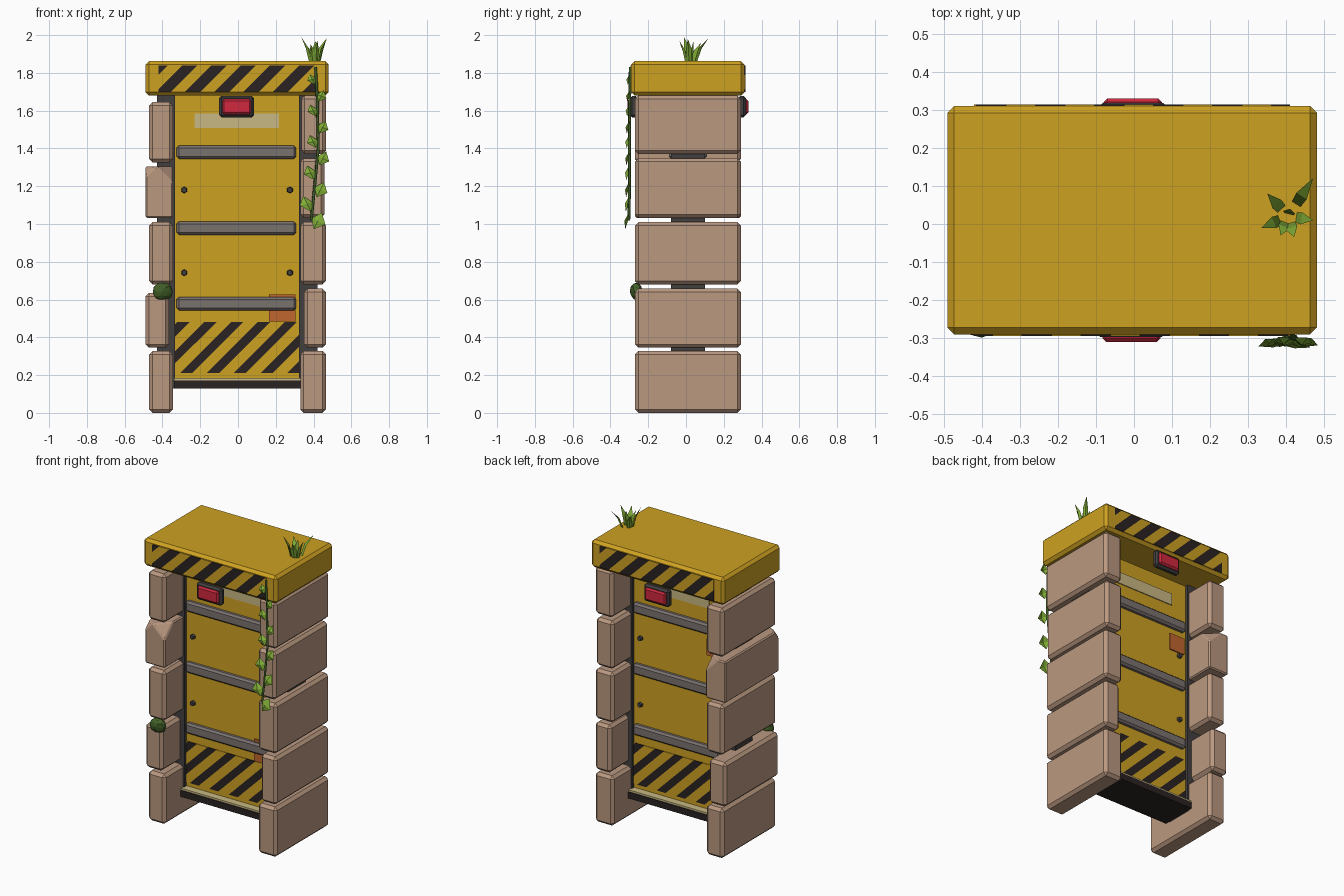
import bpy, bmesh, math, random
from mathutils import Vector, Matrix

if "Cube" in bpy.data.objects:
    bpy.data.objects.remove(bpy.data.objects["Cube"])

random.seed(4)
CX, CY = -0.005, 0.01
# half turn about the doorway centre, used to repeat the front on the back
TURN = Matrix.Translation((CX, CY, 0)) @ Matrix.Rotation(math.pi, 4, 'Z') @ Matrix.Translation((-CX, -CY, 0))
SIDES = (("front", Matrix()), ("back", TURN))


def material(name, r, g, b):
    lin = [((c / 255 + 0.055) / 1.055) ** 2.4 for c in (r, g, b)] + [1]
    m = bpy.data.materials.new(name)
    m.use_nodes = True
    m.diffuse_color = lin
    m.node_tree.nodes["Principled BSDF"].inputs["Base Color"].default_value = lin
    return m


YELLOW = material("yellow paint", 206, 161, 34)
STONE = material("tan stone", 186, 152, 128)
BLACK = material("stripe black", 42, 34, 34)
STEEL = material("grey steel", 122, 114, 111)
IRON = material("dark iron", 66, 63, 63)
RED = material("lamp red", 208, 40, 62)
PALE = material("pale label", 200, 184, 130)
ORANGE = material("orange patch", 192, 102, 46)
LEAF = material("leaf green", 128, 172, 54)
MOSS = material("moss green", 66, 96, 40)


def finish(name, bm, mats, matrix=Matrix()):
    bm.transform(matrix)
    bmesh.ops.recalc_face_normals(bm, faces=bm.faces)
    mesh = bpy.data.meshes.new(name)
    bm.to_mesh(mesh)
    bm.free()
    for m in mats:
        mesh.materials.append(m)
    ob = bpy.data.objects.new(name, mesh)
    bpy.context.collection.objects.link(ob)
    return ob


def box(name, mat, x, y, z, bevel=0, matrix=Matrix(), cuts=()):
    bm = bmesh.new()
    bmesh.ops.create_cube(bm, size=1)
    size = Vector((x[1] - x[0], y[1] - y[0], z[1] - z[0]))
    mid = Vector((sum(x), sum(y), sum(z))) / 2
    for v in bm.verts:
        v.co = v.co * size + mid
    # chipped corners: each cut is a corner direction and a depth
    for corner, depth in cuts:
        n = Vector(corner)
        point = mid + size * n / 2 - n.normalized() * depth
        bmesh.ops.bisect_plane(bm, geom=bm.verts[:] + bm.edges[:] + bm.faces[:],
                               plane_co=point, plane_no=n, clear_outer=True)
        bmesh.ops.holes_fill(bm, edges=[e for e in bm.edges if e.is_boundary])
    if bevel:
        bmesh.ops.bevel(bm, geom=bm.edges[:], offset=bevel, segments=1,
                        affect='EDGES', clamp_overlap=True)
    return finish(name, bm, [mat], matrix)


def stripes(name, x, y, z, period, width, start, matrix):
    # thin plate cut along diagonals, coloured by which band a face is in
    bm = bmesh.new()
    bm.faces.new([bm.verts.new(p) for p in ((x[0], y, z[0]), (x[1], y, z[0]), (x[1], y, z[1]), (x[0], y, z[1]))])
    k = start - period * 4
    while k < x[1] - z[0]:
        for c in (k, k + width):
            bmesh.ops.bisect_plane(bm, geom=bm.verts[:] + bm.edges[:] + bm.faces[:],
                                   plane_co=(c, y, 0), plane_no=(1, 0, -1))
        k += period
    for f in bm.faces:
        c = f.calc_center_median()
        f.material_index = 1 if (c.x - c.z - start) % period < width else 0
    ext = bmesh.ops.extrude_face_region(bm, geom=bm.faces[:])
    for v in ext["geom"]:
        if isinstance(v, bmesh.types.BMVert):
            v.co.y += 0.005
    finish(name, bm, [YELLOW, BLACK], matrix)


# stone pillars
STONE_Y = (-0.27, 0.29)
right_stones = [(0.33, 0.465, 0.0, 0.328), (0.35, 0.465, 0.345, 0.658), (0.33, 0.465, 0.68, 1.01),
                (0.33, 0.458, 1.033, 1.348), (0.335, 0.465, 1.37, 1.68)]
left_stones = [(-0.47, -0.345, 0.0, 0.328), (-0.49, -0.365, 0.345, 0.635), (-0.47, -0.345, 0.68, 1.01),
               (-0.49, -0.345, 1.033, 1.305), (-0.47, -0.345, 1.325, 1.645)]
for side, stones in (("right", right_stones), ("left", left_stones)):
    for i, (x0, x1, z0, z1) in enumerate(stones):
        cuts = ()
        if side == "left" and i == 3:
            cuts = (((1, -1, 1), 0.05), ((-1, -1, 1), 0.03), ((1, 1, 1), 0.05))
        box(f"{side}_stone_{i + 1}", STONE, (x0, x1), STONE_Y, (z0, z1), 0.018, cuts=cuts)

# iron jambs behind the stones
box("left_jamb", IRON, (-0.43, -0.334), (-0.08, 0.1), (0.13, 1.69))
box("right_jamb", IRON, (0.324, 0.42), (-0.08, 0.1), (0.13, 1.69))

# lintel, door and sill
box("lintel", YELLOW, (-0.49, 0.48), (-0.29, 0.31), (1.68, 1.862), 0.018)
box("door", YELLOW, (-0.335, 0.325), (-0.058, 0.078), (0.185, 1.69))
box("sill", BLACK, (-0.34, 0.33), (-0.11, 0.13), (0.13, 0.172))
box("sill_strip", PALE, (-0.34, 0.33), (-0.105, 0.125), (0.172, 0.184))

# fittings on both door faces
for side, m in SIDES:
    stripes(f"{side}_lintel_stripes", (-0.42, 0.41), -0.294, (1.70, 1.84), 0.155, 0.08, -2.135, m)
    stripes(f"{side}_door_stripes", (-0.335, 0.325), -0.062, (0.21, 0.48), 0.142, 0.065, -0.66, m)
    for i, z in enumerate((0.578, 0.978, 1.38)):
        box(f"{side}_bar_{i + 1}", STEEL, (-0.325, 0.308), (-0.09, -0.05), (z - 0.035, z + 0.035), 0.012, m)
    box(f"{side}_label", PALE, (-0.23, 0.217), (-0.064, -0.056), (1.508, 1.585), 0, m)
    box(f"{side}_lamp_housing", IRON, (-0.1, 0.085), (-0.297, -0.255), (1.565, 1.678), 0.012, m)
    box(f"{side}_lamp", RED, (-0.083, 0.07), (-0.31, -0.27), (1.58, 1.662), 0.01, m)
    for x in (-0.285, 0.275):
        for z in (0.742, 1.18):
            bm = bmesh.new()
            bmesh.ops.create_cone(bm, cap_ends=True, segments=6, radius1=0.018, radius2=0.014, depth=0.02,
                                  matrix=Matrix.Translation((x, -0.066, z)) @ Matrix.Rotation(math.pi / 2, 4, 'X'))
            finish(f"{side}_bolt", bm, [IRON], m)
box("front_patch", ORANGE, (0.163, 0.305), (-0.067, -0.058), (0.485, 0.628))
box("back_patch", ORANGE, (-0.32, -0.21), (0.078, 0.086), (1.2, 1.31))

# moss clump on the left pillar
bm = bmesh.new()
bmesh.ops.create_icosphere(bm, subdivisions=2, radius=1)
for v in bm.verts:
    v.co = v.co * random.uniform(0.88, 1.05) * Vector((0.055, 0.035, 0.05))
finish("moss_clump", bm, [MOSS], Matrix.Translation((-0.4, -0.262, 0.642)))

# hanging vine stem
path = [(0.41, -0.295, 1.83), (0.42, -0.298, 1.66), (0.425, -0.3, 1.4), (0.4, -0.3, 1.14), (0.388, -0.303, 1.02)]
curve = bpy.data.curves.new("vine_stem", 'CURVE')
curve.dimensions = '3D'
curve.bevel_depth = 0.008
curve.bevel_resolution = 0
spline = curve.splines.new('POLY')
spline.points.add(len(path) - 1)
for p, co in zip(spline.points, path):
    p.co = (*co, 1)
curve.materials.append(MOSS)
bpy.context.collection.objects.link(bpy.data.objects.new("vine_stem", curve))


def on_path(z):
    for a, b in zip(path, path[1:]):
        if z >= b[2]:
            return Vector(a).lerp(Vector(b), (a[2] - z) / (a[2] - b[2]))
    return Vector(path[-1])


# folded vine leaves, alternating sides
bm = bmesh.new()
for i in range(10):
    s = -1 if i % 2 == 0 else 1
    root = on_path(1.77 - i * 0.082)
    size = 0.055 + 0.0035 * i
    out = Vector((s * 0.85, -0.25, -0.4 if s > 0 else -0.2)) * size
    side = Vector((s * 0.25, 0.1, 0.5)) * size
    mid = root + out * 0.45
    a, r, b, t = [bm.verts.new(p) for p in (mid + side, root, mid - side, root + out)]
    ridge = bm.verts.new(mid + Vector((0, -0.014, 0)))
    for pair in ((r, a), (a, t), (t, b), (b, r)):
        bm.faces.new((*pair, ridge))
finish("vine_leaves", bm, [LEAF])

# grass tuft on the lintel
tips = [(0.335, -0.01, 1.99), (0.35, 0.08, 1.96), (0.47, 0.12, 1.985), (0.47, 0.01, 1.98),
        (0.42, -0.035, 1.97), (0.385, -0.03, 1.95), (0.41, 0.04, 1.97)]
bm = bmesh.new()
centre = Vector((0.405, 0.02, 1.855))
for tip in tips:
    tip = Vector(tip)
    lean = Vector((tip.x - centre.x, tip.y - centre.y, 0))
    base = centre + lean * 0.3
    across = lean.cross(Vector((0, 0, 1))).normalized()
    knee = base.lerp(tip, 0.45) - lean * 0.08 + Vector((0, 0, 0.015))
    ring = [[bm.verts.new(p + d) for d in (across * w, lean.normalized() * w * 0.6, -across * w)]
            for p, w in ((base, 0.013), (knee, 0.016))]
    top = bm.verts.new(tip)
    for j in range(3):
        k = (j + 1) % 3
        bm.faces.new((ring[0][j], ring[0][k], ring[1][k], ring[1][j]))
        bm.faces.new((ring[1][j], ring[1][k], top))
finish("grass_tuft", bm, [LEAF])
